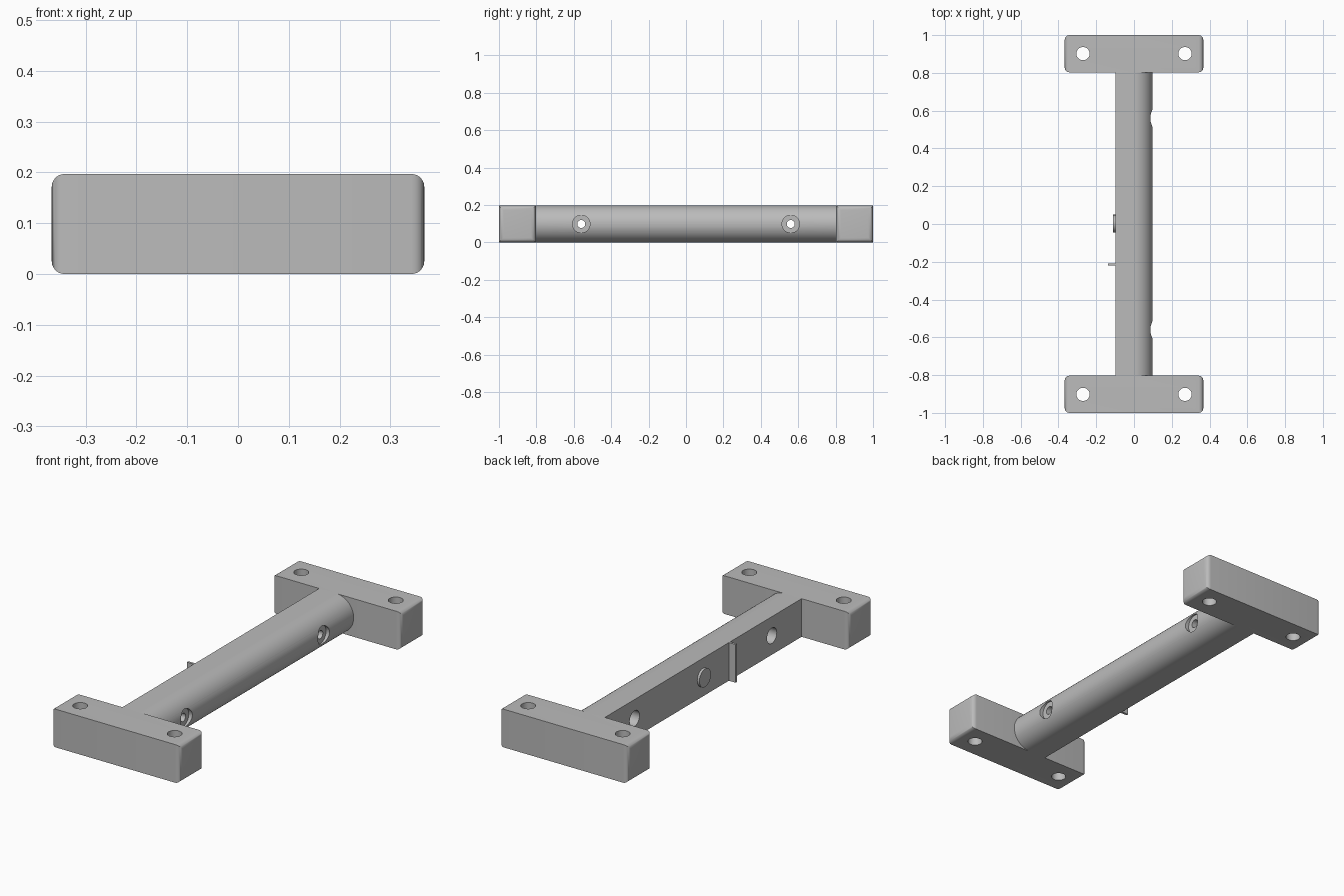
import bpy, bmesh, math
from mathutils import Matrix

if "Cube" in bpy.data.objects:
    bpy.data.objects.remove(bpy.data.objects["Cube"], do_unlink=True)

H = 0.197            # overall height
R = H / 2            # radius of the rounded side of the bar
INNER = 0.803        # inner face of the end brackets

grey = bpy.data.materials.new("mid grey")
grey.use_nodes = True
grey.diffuse_color = (0.5, 0.5, 0.5, 1)
grey.node_tree.nodes["Principled BSDF"].inputs["Base Color"].default_value = (0.5, 0.5, 0.5, 1)


def finish(bm, name):
    bmesh.ops.recalc_face_normals(bm, faces=bm.faces)
    mesh = bpy.data.meshes.new(name)
    bm.to_mesh(mesh)
    bm.free()
    mesh.materials.append(grey)
    obj = bpy.data.objects.new(name, mesh)
    bpy.context.collection.objects.link(obj)
    return obj


def activate(obj):
    bpy.ops.object.select_all(action="DESELECT")
    obj.select_set(True)
    bpy.context.view_layer.objects.active = obj


def smooth(obj):
    activate(obj)
    bpy.ops.object.shade_smooth_by_angle(angle=math.radians(35))


def box(name, x0, x1, y0, y1, z0, z1, round_ends=0):
    bm = bmesh.new()
    bmesh.ops.create_cube(bm, size=1)
    bmesh.ops.scale(bm, vec=(x1 - x0, y1 - y0, z1 - z0), verts=bm.verts)
    bmesh.ops.translate(bm, vec=((x0 + x1) / 2, (y0 + y1) / 2, (z0 + z1) / 2), verts=bm.verts)
    if round_ends:
        bm.normal_update()
        edges = {e for f in bm.faces if abs(f.normal.x) > 0.9 for e in f.edges}
        bmesh.ops.bevel(bm, geom=list(edges), offset=round_ends, segments=6,
                        profile=0.5, affect="EDGES")
    return finish(bm, name)


def cylinder(name, axis, a, b, u, v, radius):
    """Cylinder from a to b along axis; u, v is its centre in the other two axes."""
    bm = bmesh.new()
    bmesh.ops.create_cone(bm, cap_ends=True, segments=40, radius1=radius,
                          radius2=radius, depth=b - a)
    if axis == "X":
        bmesh.ops.rotate(bm, verts=bm.verts, matrix=Matrix.Rotation(math.pi / 2, 3, "Y"))
        centre = ((a + b) / 2, u, v)
    else:
        centre = (u, v, (a + b) / 2)
    bmesh.ops.translate(bm, vec=centre, verts=bm.verts)
    return finish(bm, name)


def cut(obj, cutter):
    cutter.hide_render = True
    mod = obj.modifiers.new("hole", "BOOLEAN")
    mod.operation = "DIFFERENCE"
    mod.solver = "EXACT"
    mod.object = cutter
    activate(obj)
    bpy.ops.object.modifier_apply(modifier=mod.name)
    bpy.data.objects.remove(cutter, do_unlink=True)


# End brackets, each with two vertical screw holes
for side, name in ((-1, "front_bracket"), (1, "back_bracket")):
    y0, y1 = sorted((side * INNER, side))
    bracket = box(name, -0.367, 0.367, y0, y1, 0, H, round_ends=0.025)
    for x in (-0.27, 0.27):
        cut(bracket, cylinder("hole_cutter", "Z", -0.1, 0.4, x, side * 0.902, 0.035))
    smooth(bracket)

# Handle bar: D-shaped section with a flat left side
bm = bmesh.new()
steps = 40
outline = [(-R, 0)]
for i in range(steps + 1):
    t = -math.pi / 2 + math.pi * i / steps
    outline.append((R * math.cos(t), R + R * math.sin(t)))
outline.append((-R, H))
face = bm.faces.new([bm.verts.new((x, -INNER, z)) for x, z in outline])
ext = bmesh.ops.extrude_face_region(bm, geom=[face], use_keep_orig=True)
bmesh.ops.translate(bm, vec=(0, 2 * INNER, 0),
                    verts=[g for g in ext["geom"] if isinstance(g, bmesh.types.BMVert)])
bar = finish(bm, "handle_bar")

# Cross holes: through hole, shallow recess on the round side, deep one on the flat side
for y in (-0.56, 0.56):
    for a, b, radius in ((-0.2, 0.2, 0.021), (0.078, 0.2, 0.047), (-0.2, 0.03, 0.04)):
        cut(bar, cylinder("hole_cutter", "X", a, b, y, R, radius))
smooth(bar)

# Small round pad and upright rib on the flat side
smooth(cylinder("round_pad", "X", -0.111, -R + 0.002, 0.002, R, 0.047))
box("upright_rib", -0.137, -R + 0.002, -0.221, -0.209, 0, H)
